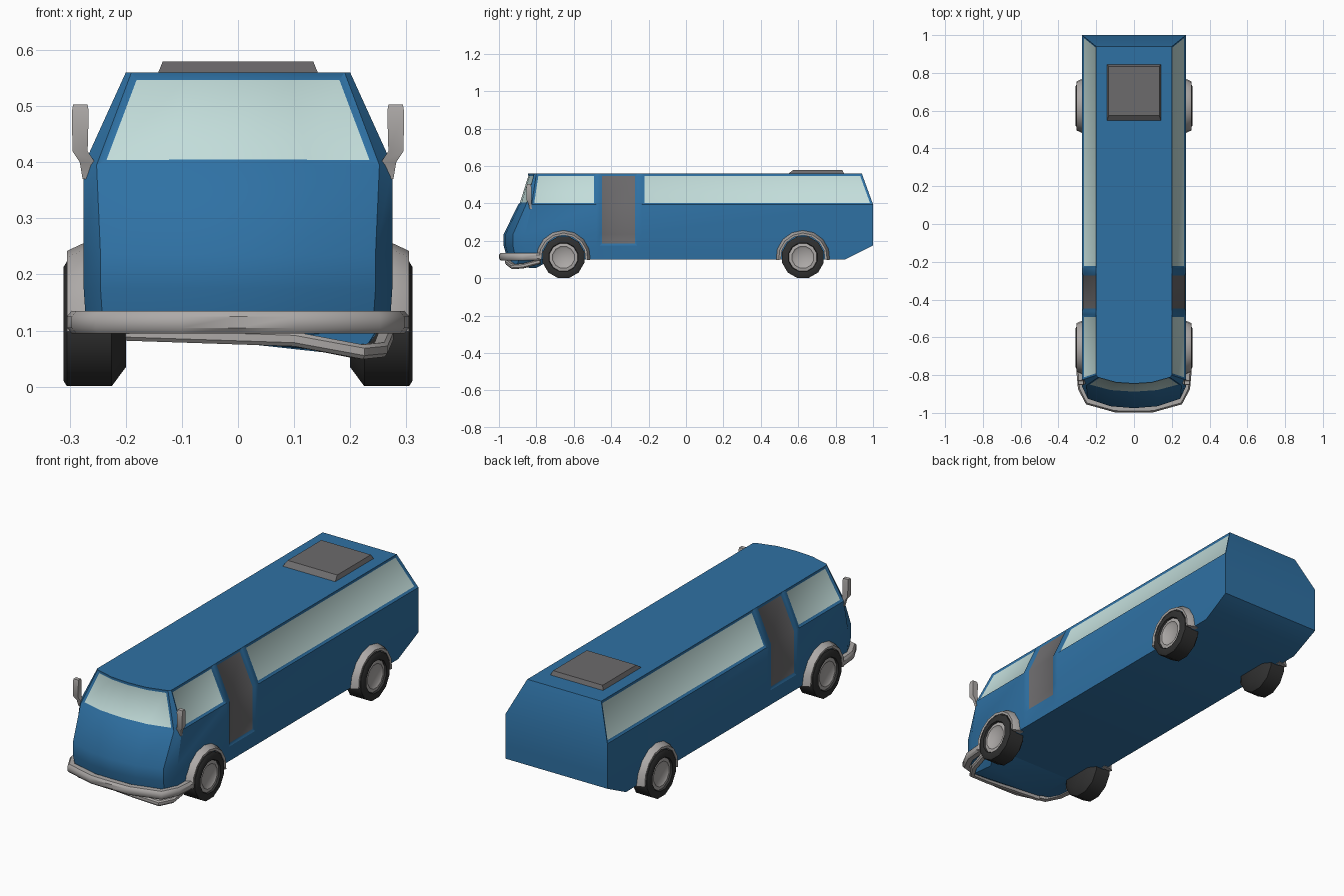
import bpy, bmesh, math
from mathutils import Vector

if "Cube" in bpy.data.objects:
    bpy.data.objects.remove(bpy.data.objects["Cube"])


def material(name, rgb):
    m = bpy.data.materials.new(name)
    m.diffuse_color = (*rgb, 1)
    m.use_nodes = True
    m.node_tree.nodes["Principled BSDF"].inputs["Base Color"].default_value = m.diffuse_color
    return m


BLUE = material("blue paint", (0.028, 0.165, 0.37))
GLASS = material("pale glass", (0.54, 0.72, 0.70))
GREY = material("dark grey panel", (0.15, 0.145, 0.15))
TRIM = material("light grey trim", (0.42, 0.40, 0.39))
RUBBER = material("black rubber", (0.03, 0.03, 0.03))


def finish(bm, name, mats, angle=35):
    bmesh.ops.recalc_face_normals(bm, faces=bm.faces)
    me = bpy.data.meshes.new(name)
    bm.to_mesh(me)
    bm.free()
    for m in mats:
        me.materials.append(m)
    ob = bpy.data.objects.new(name, me)
    bpy.context.collection.objects.link(ob)
    bpy.ops.object.select_all(action='DESELECT')
    ob.select_set(True)
    bpy.context.view_layer.objects.active = ob
    bpy.ops.object.shade_smooth_by_angle(angle=math.radians(angle))
    return ob


def loft(rings, closed=False):
    """Skin a list of equal rings; returns the bmesh and faces[row][column]."""
    bm = bmesh.new()
    vs = [[bm.verts.new(p) for p in r] for r in rings]
    n, grid = len(vs[0]), []
    pairs = list(zip(vs, vs[1:])) + ([(vs[-1], vs[0])] if closed else [])
    for a, b in pairs:
        grid.append([bm.faces.new((a[j], a[(j + 1) % n], b[(j + 1) % n], b[j]))
                     for j in range(n)])
    if not closed:
        bm.faces.new(vs[0])
        bm.faces.new(vs[-1])
    bmesh.ops.recalc_face_normals(bm, faces=bm.faces)
    return bm, grid


# Body shell: one outline per height, right half mirrored to the left
def outline(z, w, yf, xc, yc, ys, yb):
    right = [(0, yf), (xc * 0.5, yf + 0.2 * (yc - yf)), (xc, yc), (w, ys),
             (w, -0.48), (w, -0.46), (w, -0.26), (w, -0.235), (w, yb)]
    ring = right + [(-x, y) for x, y in reversed(right[1:])]
    return [(x, y, z) for x, y in ring]


levels = [
    (0.10, 0.27, -0.955, 0.24, -0.91, -0.85, 0.85),
    (0.175, 0.275, -0.975, 0.245, -0.925, -0.86, 1.0),
    (0.235, 0.275, -0.975, 0.245, -0.925, -0.86, 1.0),
    (0.395, 0.275, -0.897, 0.252, -0.855, -0.825, 1.0),
    (0.56, 0.20, -0.845, 0.19, -0.812, -0.80, 0.94),
]
bm, grid = loft([outline(*l) for l in levels])
top = grid[3]
# Windows and doors are inset pockets in the shell
openings = [([top[j] for j in (0, 1, 15, 16)], 1)]
for side in (lambda j: j, lambda j: 16 - j):
    openings += [([top[side(3)]], 1), ([top[side(7)]], 1),
                 ([grid[i][side(5)] for i in (1, 2, 3)], 2)]
for faces, mat in openings:
    bmesh.ops.inset_region(bm, faces=faces, thickness=0.012, depth=-0.006,
                           use_even_offset=True)
    for f in faces:
        f.material_index = mat
finish(bm, "body_shell", [BLUE, GLASS, GREY], 30)

# Roof hatch, tapered towards the top
bm, _ = loft([[(-a, y0, z), (a, y0, z), (a, y1, z), (-a, y1, z)]
              for a, y0, y1, z in ((0.143, 0.545, 0.845, 0.558),
                                   (0.134, 0.575, 0.835, 0.58))])
finish(bm, "roof_hatch", [GREY])

# Dropped blue pan under the front right corner
bm = bmesh.new()
for p in ((-0.2, -0.93, 0.10), (0.1, -0.95, 0.09), (0.22, -0.91, 0.058),
          (0.21, -0.80, 0.055), (0.25, -0.72, 0.10), (-0.2, -0.72, 0.10),
          (0.25, -0.89, 0.105)):
    bm.verts.new(p)
bmesh.ops.convex_hull(bm, input=bm.verts)
finish(bm, "front_pan", [BLUE])


# Bars swept along a path with a hexagonal section (half depth d, half height h)
def bar(name, path, d, h):
    pts = [Vector(p) for p in path]
    rings = []
    for i, p in enumerate(pts):
        t = pts[min(i + 1, len(pts) - 1)] - pts[max(i - 1, 0)]
        out = Vector((t.y, -t.x, 0)).normalized()
        rings.append([p + out * a * d + Vector((0, 0, b * h)) for a, b in
                      ((-1, -1), (0.5, -1), (1, -0.5), (1, 0.5), (0.5, 1), (-1, 1))])
    bm, _ = loft(rings)
    finish(bm, name, [TRIM], 40)


half = [(0, -0.982), (0.1, -0.98), (0.245, -0.94), (0.28, -0.87), (0.288, -0.78)]
bar("front_bumper", [(-x, y, 0.115) for x, y in reversed(half[1:])]
    + [(x, y, 0.115) for x, y in half], 0.017, 0.02)
bar("lower_bumper_lip", [(-0.2, -0.94, 0.095), (0.1, -0.955, 0.085),
                         (0.22, -0.925, 0.062), (0.255, -0.87, 0.066),
                         (0.265, -0.78, 0.09)], 0.012, 0.013)

# Wheels, hubs, arches and mirrors on both sides
SIDES = 12


def lathe(name, s, yc, profile, mat):
    rings = [[(s * x, yc + r * math.cos(2 * math.pi * (k + 0.5) / SIDES),
               0.112 + r * math.sin(2 * math.pi * (k + 0.5) / SIDES))
              for k in range(SIDES)] for x, r in profile]
    bm, _ = loft(rings)
    finish(bm, name, [mat], 40)


for s, side in ((1, "right"), (-1, "left")):
    for yc, end in ((-0.655, "front"), (0.625, "rear")):
        label = end + "_" + side
        lathe(label + "_tyre", s, yc, [(0.20, 0.08), (0.225, 0.115), (0.305, 0.115),
                                       (0.311, 0.105), (0.311, 0.08), (0.295, 0.074)], RUBBER)
        lathe(label + "_hub", s, yc, [(0.29, 0.077), (0.302, 0.077),
                                      (0.305, 0.06), (0.298, 0.05)], TRIM)
        rings = []
        for k in range(9):
            a = math.radians(-6 + 192 * k / 8)
            rings.append([(s * x, yc + r * math.cos(a), 0.112 + r * math.sin(a))
                          for x, r in ((0.25, 0.118), (0.303, 0.118),
                                       (0.305, 0.13), (0.275, 0.144), (0.25, 0.144))])
        bm, _ = loft(rings)
        finish(bm, label + "_wheel_arch", [TRIM], 40)

    # Mirror: narrow foot on the pillar, widening into an upright head
    bm, _ = loft([[(s * x0, y - t, z), (s * x1, y - t, z), (s * x1, y + t, z), (s * x0, y + t, z)]
                  for x0, x1, y, t, z in ((0.27, 0.277, -0.83, 0.006, 0.37),
                                          (0.255, 0.282, -0.835, 0.008, 0.40),
                                          (0.268, 0.295, -0.84, 0.013, 0.42),
                                          (0.266, 0.296, -0.84, 0.013, 0.49),
                                          (0.268, 0.294, -0.84, 0.010, 0.503))])
    finish(bm, side + "_mirror", [TRIM], 40)
